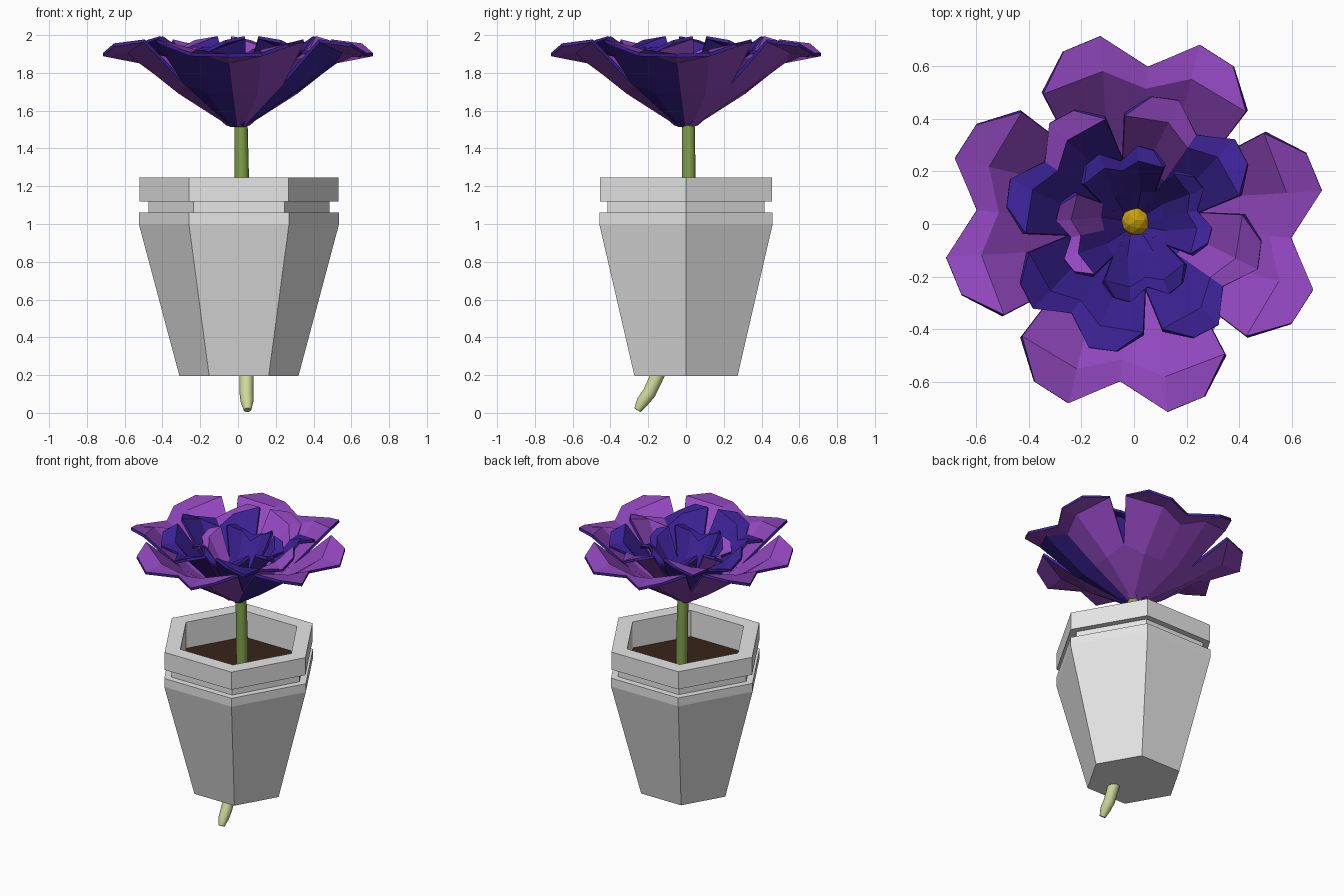
import bpy, bmesh, math
from mathutils import Vector

if "Cube" in bpy.data.objects:
    bpy.data.objects.remove(bpy.data.objects["Cube"])


def mat(name, rgb):
    m = bpy.data.materials.new(name)
    m.diffuse_color = (*rgb, 1)
    m.use_nodes = True
    m.node_tree.nodes["Principled BSDF"].inputs["Base Color"].default_value = m.diffuse_color
    return m


grey = mat("stone grey", (0.79, 0.79, 0.79))
brown = mat("soil brown", (0.038, 0.018, 0.01))
green = mat("stem green", (0.22, 0.36, 0.07))
pale = mat("pale root green", (0.62, 0.68, 0.32))
purple = mat("petal purple", (0.29, 0.065, 0.53))
indigo = mat("petal indigo", (0.044, 0.016, 0.30))
yellow = mat("pollen yellow", (0.58, 0.35, 0.004))


def make(name, bm, *mats):
    me = bpy.data.meshes.new(name)
    bm.to_mesh(me)
    bm.free()
    ob = bpy.data.objects.new(name, me)
    bpy.context.collection.objects.link(ob)
    for m in mats:
        me.materials.append(m)
    return ob


def loft(bm, rings):
    """Join rings of points with quads and cap both ends."""
    vs = [[bm.verts.new(p) for p in r] for r in rings]
    n = len(vs[0])
    for a, b in zip(vs, vs[1:]):
        for i in range(n):
            j = (i + 1) % n
            bm.faces.new((a[i], a[j], b[j], b[i]))
    bm.faces.new(vs[0])
    bm.faces.new(vs[-1])
    bmesh.ops.recalc_face_normals(bm, faces=bm.faces)


def ring(r, z, n=6):
    return [(0.005 + r * math.cos(math.tau * i / n), r * math.sin(math.tau * i / n), z)
            for i in range(n)]


# hexagonal pot with grooved collar and hollow rim
bm = bmesh.new()
profile = [(0.315, 0.195), (0.53, 1.0), (0.53, 1.06), (0.48, 1.06), (0.48, 1.12),
           (0.527, 1.12), (0.527, 1.245), (0.415, 1.245), (0.415, 1.02)]
loft(bm, [ring(r, z) for r, z in profile])
make("pot", bm, grey)

# soil
bm = bmesh.new()
loft(bm, [ring(0.41, 1.0), ring(0.413, 1.06)])
make("soil", bm, brown)


def tube(name, path, m, n=10):
    bm = bmesh.new()
    pts = [Vector(p[:3]) for p in path]
    rings = []
    for i, p in enumerate(pts):
        d = (pts[min(i + 1, len(pts) - 1)] - pts[max(i - 1, 0)]).normalized()
        u = d.cross(Vector((0, 1, 0))).normalized()
        w = d.cross(u)
        r = path[i][3]
        rings.append([p + r * (u * math.cos(math.tau * k / n) + w * math.sin(math.tau * k / n))
                      for k in range(n)])
    loft(bm, rings)
    for f in bm.faces:
        f.smooth = len(f.verts) == 4
    return make(name, bm, m)


# stem above the soil, pale root poking out under the pot (x, y, z, radius)
tube("stem", [(0.025, 0.015, 0.95, 0.038), (0.02, 0.015, 1.25, 0.038),
              (0.015, 0.012, 1.57, 0.035)], green)
tube("root", [(0.045, -0.12, 0.26, 0.037), (0.045, -0.155, 0.19, 0.038),
              (0.045, -0.195, 0.105, 0.037), (0.048, -0.23, 0.06, 0.034),
              (0.05, -0.257, 0.015, 0.02)], pale)

# half petal rows: centre crease, lobe middle, outer edge (out, side, height)
ROWS = [[(0.03, 0, 0.0), (0.03, 0.03, 0.0), (0.02, 0.06, 0.01)],
        [(0.30, 0, 0.16), (0.30, 0.13, 0.16), (0.26, 0.26, 0.205)],
        [(0.52, 0, 0.305), (0.57, 0.17, 0.355), (0.465, 0.39, 0.405)],
        [(0.60, 0, 0.335), (0.70, 0.19, 0.34), (0.63, 0.325, 0.385)]]


def petal(name, angle, scale, zbase, zscale, main, tip=(), back=()):
    """tip / back: per side (-1, 1) the first / last row in the other colour."""
    bm = bmesh.new()
    c, s = math.cos(angle), math.sin(angle)
    grid = []
    for row in ROWS:
        full = [(x, -y, z) for x, y, z in row[:0:-1]] + row
        grid.append([bm.verts.new((scale * (x * c - y * s), scale * (x * s + y * c),
                                   zbase + zscale * z)) for x, y, z in full])
    other = purple if main is indigo else indigo
    for r in range(3):
        for k in range(4):
            side = 1 if k > 1 else -1
            f = bm.faces.new((grid[r][k], grid[r + 1][k], grid[r + 1][k + 1], grid[r][k + 1]))
            if side in tip and r >= tip[side]:
                f.material_index = 1
            elif side in back and r <= back[side]:
                f.material_index = 2
    # front colours, then underside colours, then rim
    ob = make(name, bm, main, other, main, main, other, other, indigo, indigo, indigo)
    mod = ob.modifiers.new("thickness", "SOLIDIFY")
    mod.thickness = 0.018
    mod.offset = 0
    mod.material_offset = 3
    mod.material_offset_rim = 6
    return ob


# petals of three whorls; values give side -> first purple row / last indigo underside row
OUTER_BACK = {0: {-1: 1}, 3: {-1: 1}}
MIDDLE = {0: {1: 1}, 1: {-1: 2}, 3: {1: 1}}
INNER = {2: {1: 2, -1: 1}}
for k in range(4):
    q = k * math.pi / 2
    petal(f"outer_petal_{k + 1}", q + math.radians(-5), 1.0, 1.52, 1.11, purple,
          back=OUTER_BACK.get(k, {}))
    petal(f"middle_petal_{k + 1}", q + math.radians(55), 0.69, 1.53, 1.13, indigo,
          tip=MIDDLE.get(k, {}))
    petal(f"inner_petal_{k + 1}", q + math.radians(12), 0.41, 1.545, 0.96, indigo,
          tip=INNER.get(k, {}))

# faceted yellow flower centre
bm = bmesh.new()
bmesh.ops.create_icosphere(bm, subdivisions=2, radius=0.062)
bmesh.ops.translate(bm, verts=bm.verts, vec=(0.008, 0.015, 1.58))
make("flower_centre", bm, yellow)
